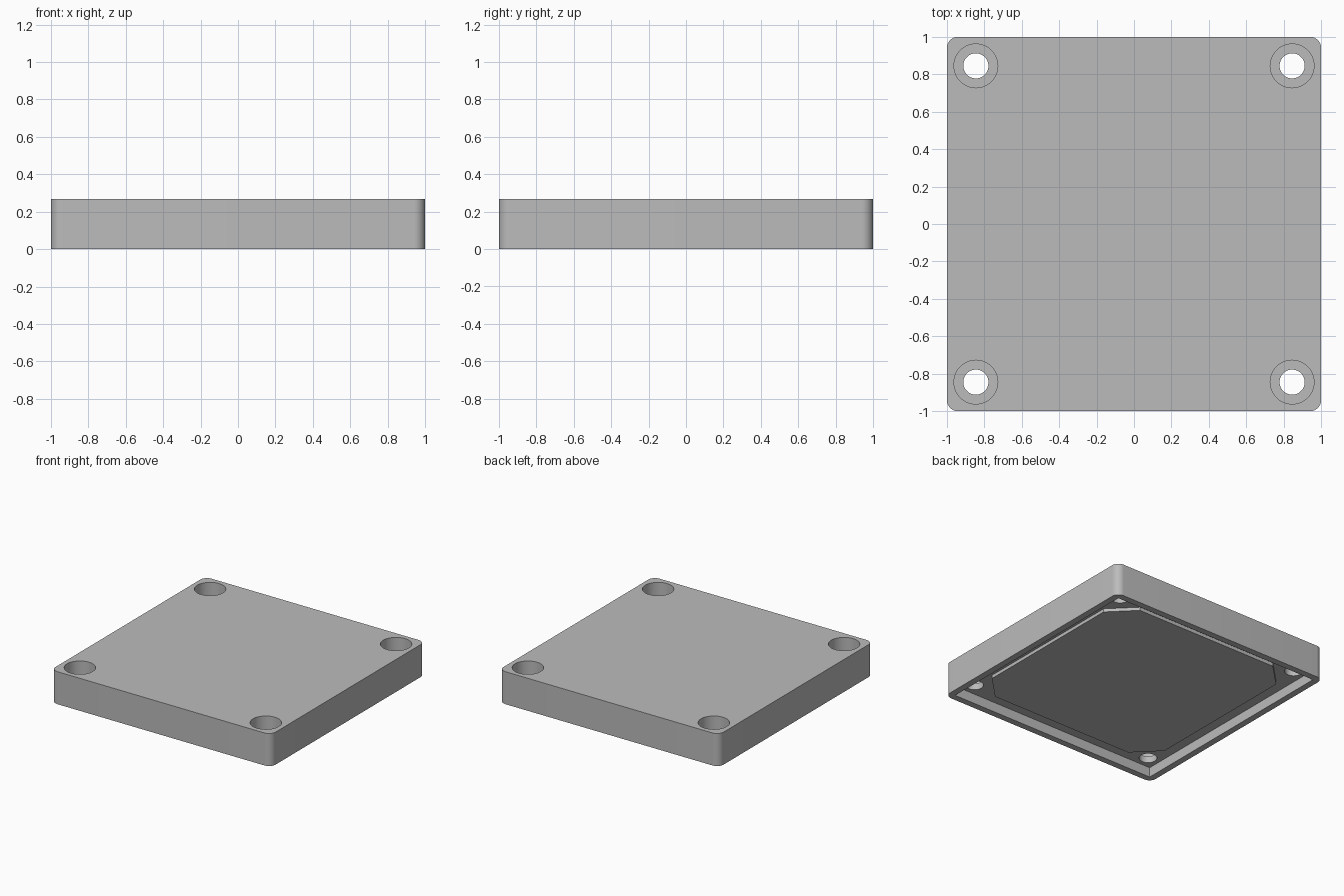
import bpy, bmesh, math

default = bpy.data.objects.get("Cube")
if default:
    bpy.data.objects.remove(default, do_unlink=True)

HEIGHT = 0.267
FLOOR = 0.08        # underside recess ceiling
PAD_FACE = 0.053    # lower face of the raised pad
HOLE = 0.845        # screw hole offset on both axes

grey = bpy.data.materials.new("plain grey")
grey.use_nodes = True
grey.diffuse_color = (0.5, 0.5, 0.5, 1)
grey.node_tree.nodes["Principled BSDF"].inputs["Base Color"].default_value = (0.5, 0.5, 0.5, 1)


def prism(name, outline, z0, z1):
    """Extrude a counter-clockwise outline from z0 up to z1."""
    bm = bmesh.new()
    base = bm.faces.new([bm.verts.new((x, y, z0)) for x, y in outline])
    top = bmesh.ops.extrude_face_region(bm, geom=[base])["geom"]
    for v in top:
        if isinstance(v, bmesh.types.BMVert):
            v.co.z = z1
    bmesh.ops.recalc_face_normals(bm, faces=bm.faces)
    mesh = bpy.data.meshes.new(name)
    bm.to_mesh(mesh)
    bm.free()
    mesh.materials.append(grey)
    obj = bpy.data.objects.new(name, mesh)
    bpy.context.collection.objects.link(obj)
    return obj


def circle(cx, cy, r, n=64):
    return [(cx + r * math.cos(2 * math.pi * i / n),
             cy + r * math.sin(2 * math.pi * i / n)) for i in range(n)]


def rounded_square(half, r, steps=12):
    points = []
    for k, (sx, sy) in enumerate([(1, 1), (-1, 1), (-1, -1), (1, -1)]):
        for i in range(steps + 1):
            a = math.pi / 2 * (k + i / steps)
            points.append((sx * (half - r) + r * math.cos(a),
                           sy * (half - r) + r * math.sin(a)))
    return points


def combine(target, tool, operation):
    """Apply a boolean and discard the tool object."""
    tool.hide_render = True
    mod = target.modifiers.new(operation, "BOOLEAN")
    mod.object = tool
    mod.operation = operation
    mod.solver = "EXACT"
    bpy.context.view_layer.objects.active = target
    bpy.ops.object.modifier_apply(modifier=mod.name)
    bpy.data.objects.remove(tool, do_unlink=True)


# Rounded plate
plate = prism("cover_plate", rounded_square(1.0, 0.06), 0, HEIGHT)

# Shallow underside recess leaving a thin rim
w = 0.947
combine(plate, prism("recess_cutter", [(w, w), (-w, w), (-w, -w), (w, -w)], -0.1, FLOOR), "DIFFERENCE")

# Raised pad with cut corners inside the recess
a, b = 0.84, 0.648
pad = [(a, -b), (a, b), (b, a), (-b, a), (-a, b), (-a, -b), (-b, -a), (b, -a)]
combine(plate, prism("underside_pad", pad, PAD_FACE, 0.12), "UNION")

# Counterbored screw holes in the four corners
for sx in (-1, 1):
    for sy in (-1, 1):
        x, y = sx * HOLE, sy * HOLE
        combine(plate, prism("counterbore_cutter", circle(x, y, 0.117), HEIGHT - 0.134, 0.4), "DIFFERENCE")
        combine(plate, prism("hole_cutter", circle(x, y, 0.067), -0.1, 0.4), "DIFFERENCE")

# Smooth the round walls and keep edges sharp
bpy.ops.object.select_all(action="DESELECT")
plate.select_set(True)
bpy.context.view_layer.objects.active = plate
bpy.ops.object.shade_smooth_by_angle(angle=math.radians(30))
